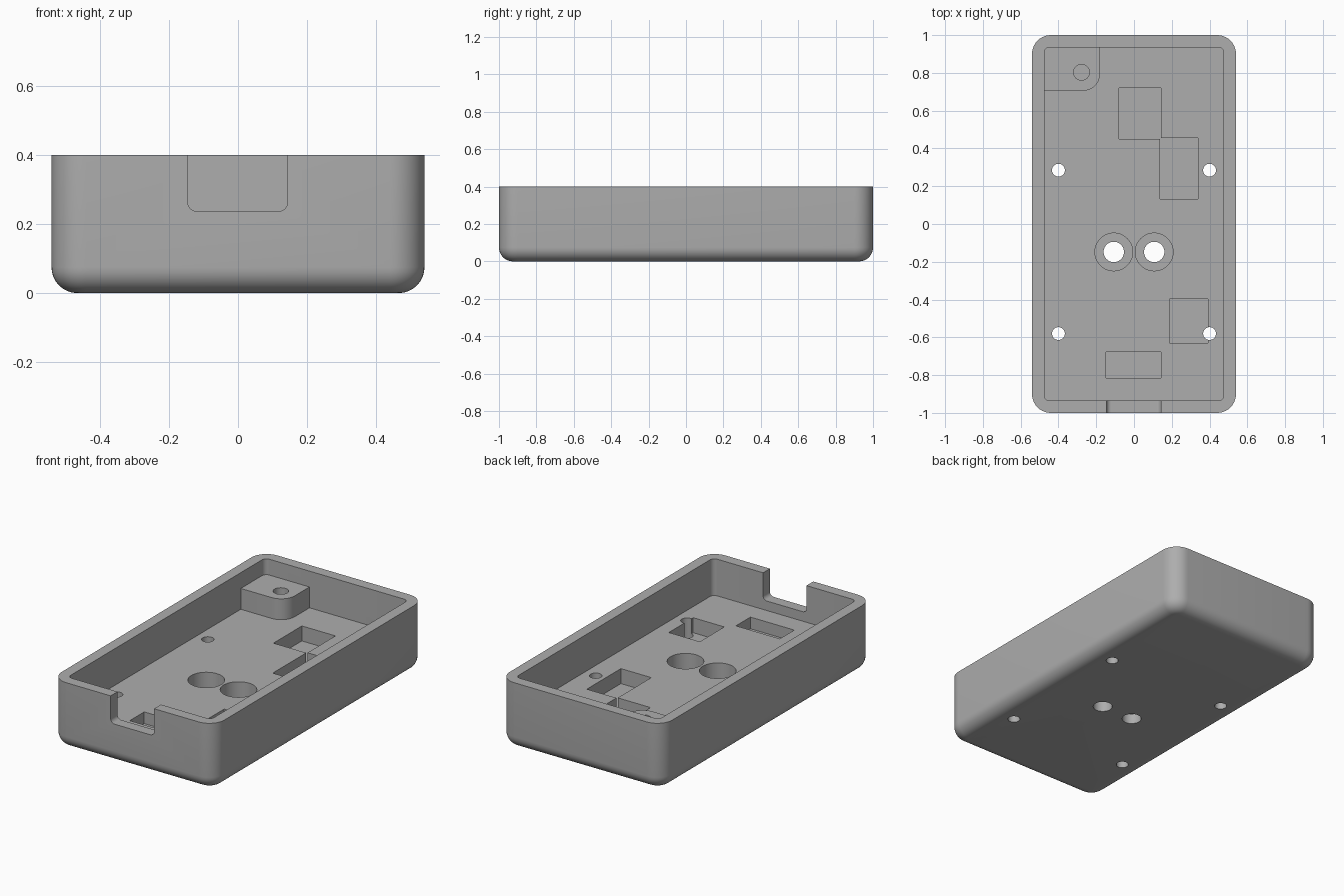
import bpy, bmesh, math

if "Cube" in bpy.data.objects:
    bpy.data.objects.remove(bpy.data.objects["Cube"])

grey = bpy.data.materials.new("plain grey")
grey.diffuse_color = (0.42, 0.42, 0.42, 1)
grey.use_nodes = True
grey.node_tree.nodes["Principled BSDF"].inputs["Base Color"].default_value = grey.diffuse_color


def outline(x0, x1, y0, y1, radii, seg=10):
    """Rounded rectangle, corner radii from lower left, counter-clockwise."""
    pts = []
    corners = [(x0, y0, 1, 1), (x1, y0, -1, 1), (x1, y1, -1, -1), (x0, y1, 1, -1)]
    for k, ((x, y, sx, sy), r) in enumerate(zip(corners, radii)):
        if r == 0:
            pts.append((x, y))
            continue
        for i in range(seg + 1):
            a = math.pi * (1 + k / 2 + i / seg / 2)
            pts.append((x + sx * r + r * math.cos(a), y + sy * r + r * math.sin(a)))
    return pts


def loft(name, rings):
    """Closed solid through rings of (points, z)."""
    bm = bmesh.new()
    loops = [[bm.verts.new((x, y, z)) for x, y in pts] for pts, z in rings]
    n = len(loops[0])
    for a, b in zip(loops, loops[1:]):
        for i in range(n):
            j = (i + 1) % n
            bm.faces.new((a[i], a[j], b[j], b[i]))
    bm.faces.new(loops[0][::-1])
    bm.faces.new(loops[-1])
    bmesh.ops.recalc_face_normals(bm, faces=bm.faces)
    me = bpy.data.meshes.new(name)
    bm.to_mesh(me)
    bm.free()
    me.materials.append(grey)
    ob = bpy.data.objects.new(name, me)
    bpy.context.collection.objects.link(ob)
    return ob


def block(name, x0, x1, y0, y1, z0, z1, radii=(0, 0, 0, 0)):
    pts = outline(x0, x1, y0, y1, radii)
    return loft(name, [(pts, z0), (pts, z1)])


def cylinder(name, x, y, r, z0, z1):
    pts = [(x + r * math.cos(math.tau * i / 40), y + r * math.sin(math.tau * i / 40))
           for i in range(40)]
    return loft(name, [(pts, z0), (pts, z1)])


def combine(target, tool, operation):
    """Apply one boolean and remove the tool."""
    tool.hide_render = True
    bpy.context.view_layer.objects.active = target
    mod = target.modifiers.new("bool", 'BOOLEAN')
    mod.operation, mod.solver, mod.object = operation, 'EXACT', tool
    bpy.ops.object.modifier_apply(modifier=mod.name)
    bpy.data.objects.remove(tool)


HX, HY, H, FLOOR, FILLET = 0.54, 1.0, 0.4, 0.18, 0.075

# outer shell with rounded lower edge
rings = []
for i in range(9):
    a = math.pi / 2 * i / 8
    d = FILLET * (1 - math.sin(a))
    pts = outline(-HX + d, HX - d, -HY + d, HY - d, [0.1 - d] * 4)
    rings.append((pts, FILLET * (1 - math.cos(a))))
rings.append((outline(-HX, HX, -HY, HY, [0.1] * 4), H))
case = loft("case", rings)

# main cavity
combine(case, block("cavity", -0.475, 0.475, -0.935, 0.935, FLOOR, 0.6, [0.028] * 4), 'DIFFERENCE')

# corner screw boss, merged into walls and floor
combine(case, block("boss", -0.51, -0.18, 0.705, 0.965, 0.14, 0.305, (0, 0.09, 0, 0)), 'UNION')
combine(case, cylinder("boss_hole", -0.278, 0.803, 0.042, 0.19, 0.5), 'DIFFERENCE')

# component pockets in the floor
for x0, x1, y0, y1, z in [(-0.08, 0.143, 0.45, 0.72, 0.09),
                          (0.138, 0.34, 0.132, 0.455, 0.09),
                          (0.187, 0.393, -0.63, -0.398, 0.09),
                          (-0.148, 0.143, -0.815, -0.678, 0.11)]:
    combine(case, block("pocket", x0, x1, y0, y1, z, 0.25), 'DIFFERENCE')

# mirrored counterbores and screw holes
for s in (-1, 1):
    combine(case, cylinder("counterbore", s * 0.107, -0.148, 0.1, 0.06, 0.25), 'DIFFERENCE')
    combine(case, cylinder("sensor_hole", s * 0.107, -0.148, 0.054, -0.1, 0.25), 'DIFFERENCE')
    for y in (0.285, -0.58):
        combine(case, cylinder("screw_hole", s * 0.4, y, 0.034, -0.1, 0.25), 'DIFFERENCE')

# connector notch in the front wall, profile drawn flat then stood upright
notch = block("notch", -0.145, 0.143, 0.237, 0.6, 0.9, 1.1, (0.025, 0.025, 0, 0))
for v in notch.data.vertices:
    x, y, z = v.co
    v.co = (x, -z, y)
combine(case, notch, 'DIFFERENCE')

# smooth rounded areas, crisp edges
bpy.ops.object.select_all(action='DESELECT')
case.select_set(True)
bpy.context.view_layer.objects.active = case
bpy.ops.object.shade_smooth_by_angle(angle=math.radians(30))
